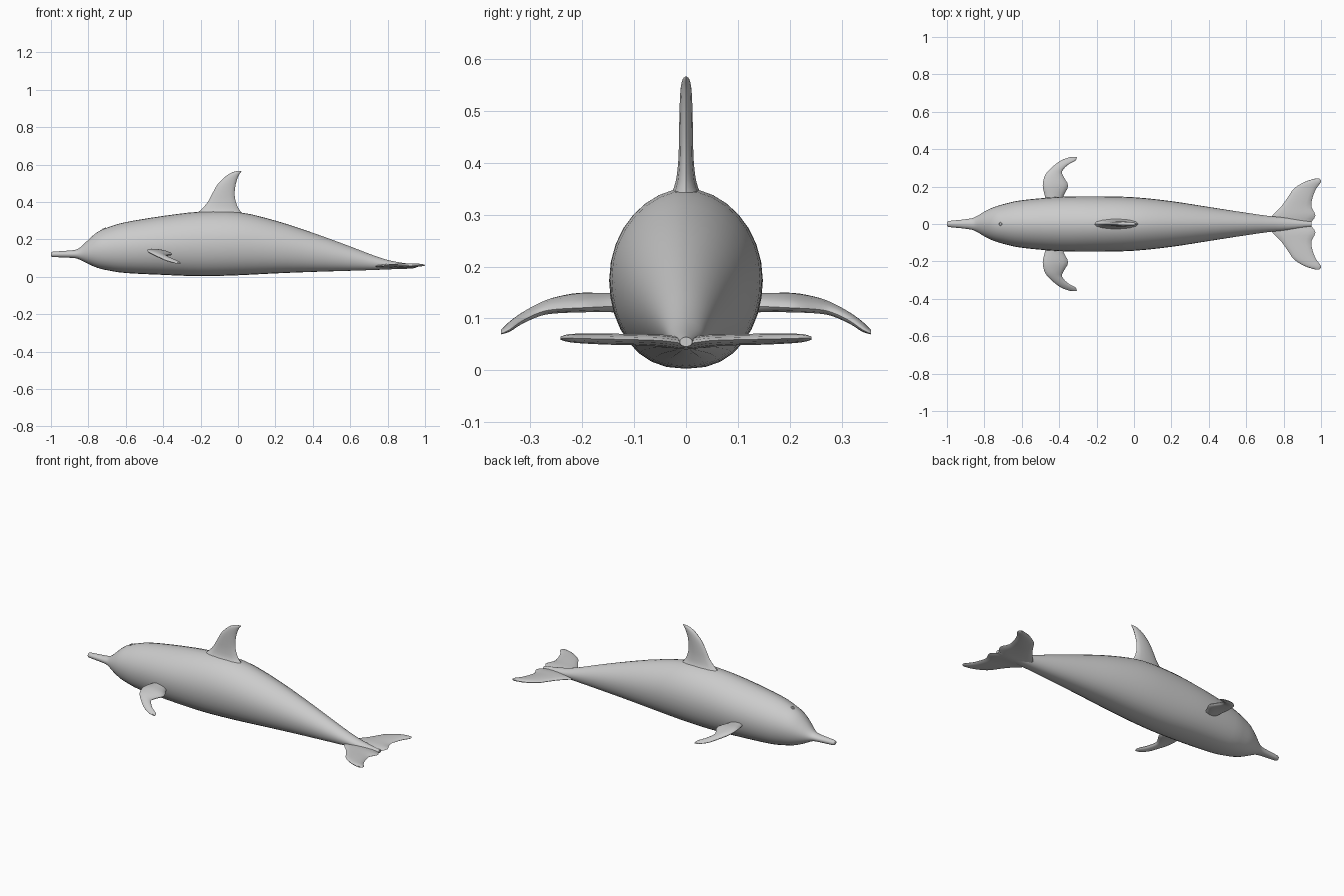
import bpy, bmesh
from math import sin, cos, pi, radians
from mathutils import Vector

cube = bpy.data.objects.get("Cube")
if cube:
    bpy.data.objects.remove(cube)

grey = bpy.data.materials.new("soft grey skin")
grey.use_nodes = True
grey.diffuse_color = (0.6, 0.6, 0.6, 1)
grey.node_tree.nodes["Principled BSDF"].inputs["Base Color"].default_value = (0.6, 0.6, 0.6, 1)


def smooth_rows(rows, steps):
    """Insert rows along a smooth curve through the given ones."""
    out = []
    for i in range(len(rows) - 1):
        a, b, c, d = (rows[min(max(i + k, 0), len(rows) - 1)] for k in (-1, 0, 1, 2))
        for s in range(steps):
            t = s / steps
            out.append([q + t / 2 * (r - p + t * (2 * p - 5 * q + 4 * r - w + t * (3 * (q - r) + w - p)))
                        for p, q, r, w in zip(a, b, c, d)])
    return out + [list(rows[-1])]


def loft(name, rings):
    """Skin closed rings of points and cap both ends."""
    bm = bmesh.new()
    loops = [[bm.verts.new(p) for p in ring] for ring in rings]
    n = len(loops[0])
    for a, b in zip(loops, loops[1:]):
        for i in range(n):
            j = (i + 1) % n
            bm.faces.new((a[i], a[j], b[j], b[i]))
    bm.faces.new(loops[0])
    bm.faces.new(loops[-1])
    bmesh.ops.recalc_face_normals(bm, faces=bm.faces)
    mesh = bpy.data.meshes.new(name)
    bm.to_mesh(mesh)
    bm.free()
    mesh.materials.append(grey)
    obj = bpy.data.objects.new(name, mesh)
    bpy.context.collection.objects.link(obj)
    bpy.ops.object.select_all(action='DESELECT')
    obj.select_set(True)
    bpy.context.view_layer.objects.active = obj
    bpy.ops.object.shade_smooth_by_angle(angle=radians(50))
    return obj


def blade(name, rows, place, steps=3, sides=14):
    """Fin from rows of lead, trail, span, extra height and half thickness."""
    rings = []
    for lead, trail, span, lift, thick in smooth_rows(rows, steps):
        ring = []
        for k in range(sides):
            a = 2 * pi * k / sides
            chord = (lead + trail) / 2 - cos(a) * (trail - lead) / 2
            ring.append(place(chord, span, lift, sin(a) * thick))
        rings.append(ring)
    return loft(name, rings)


# Body with beak and tail stock: x, underside, back, half width
stations = [
    (-1.0, .112, .128, .008), (-.99, .106, .134, .016), (-.93, .103, .138, .022),
    (-.87, .099, .144, .030), (-.84, .088, .160, .042), (-.80, .068, .198, .066),
    (-.75, .047, .240, .090), (-.69, .033, .266, .108), (-.6, .020, .292, .127),
    (-.4, .010, .325, .145), (-.2, .003, .348, .148), (0, .008, .346, .143),
    (.2, .018, .300, .122), (.4, .026, .235, .091), (.6, .032, .162, .060),
    (.72, .036, .116, .043), (.82, .040, .085, .032), (.95, .046, .064, .012)]
rings = []
for x, low, high, half in smooth_rows(stations, 3):
    ring = []
    for k in range(32):
        a = 2 * pi * k / 32
        s, c = sin(a), cos(a)
        # the belly is fuller than the back
        width = abs(s) ** (0.85 if c < 0 else 1.08) * (1 if s >= 0 else -1)
        ring.append((x, half * width, (low + high) / 2 + c * (high - low) / 2))
    rings.append(ring)
loft("body", rings)

# Dorsal fin, flared where it meets the back
blade("dorsal_fin",
      [(-.26, .06, .31, 0, .050), (-.205, .012, .352, 0, .024), (-.165, -.010, .395, 0, .016),
       (-.140, -.018, .44, 0, .014), (-.108, -.012, .495, 0, .013),
       (-.062, .003, .54, 0, .011), (-.025, .016, .560, 0, .007), (.005, .020, .566, 0, .002)],
      lambda chord, span, lift, t: Vector((chord, t, span)))

# Pair of swept, drooping flippers
flipper = [(-.47, -.39, .12, .127, .018), (-.478, -.375, .155, .128, .017),
           (-.488, -.352, .205, .129, .016), (-.48, -.375, .25, .123, .014),
           (-.462, -.385, .28, .116, .012), (-.425, -.355, .315, .104, .010),
           (-.39, -.312, .34, .093, .008), (-.345, -.306, .357, .086, .003)]
for side, label in ((1, "back"), (-1, "front")):
    blade(label + "_flipper", flipper,
          lambda chord, span, lift, t, side=side:
          Vector((chord, side * span, lift + t - (chord + .41) * .15)))

# Tail flukes, lofted from tip to tip through the central notch
half_fluke = [(.72, .945, 0, .052, .012), (.74, .970, .045, .057, .012),
              (.788, .948, .095, .059, .011), (.824, .956, .145, .060, .011),
              (.856, .975, .19, .061, .010), (.912, 1.0, .225, .062, .008),
              (.965, .992, .242, .062, .003)]
mirrored = [(l, t, -s, z, h) for l, t, s, z, h in reversed(half_fluke[1:])]
blade("tail_flukes", mirrored + half_fluke,
      lambda chord, span, lift, t: Vector((chord, span, lift + t)))

# Blowhole rim on top of the head
bpy.ops.mesh.primitive_torus_add(location=(-.715, 0, .257), rotation=(0, -.4, 0),
                                 major_radius=.008, minor_radius=.003,
                                 major_segments=16, minor_segments=8)
rim = bpy.context.object
rim.name = "blowhole_rim"
rim.data.materials.append(grey)
bpy.ops.object.shade_smooth()
